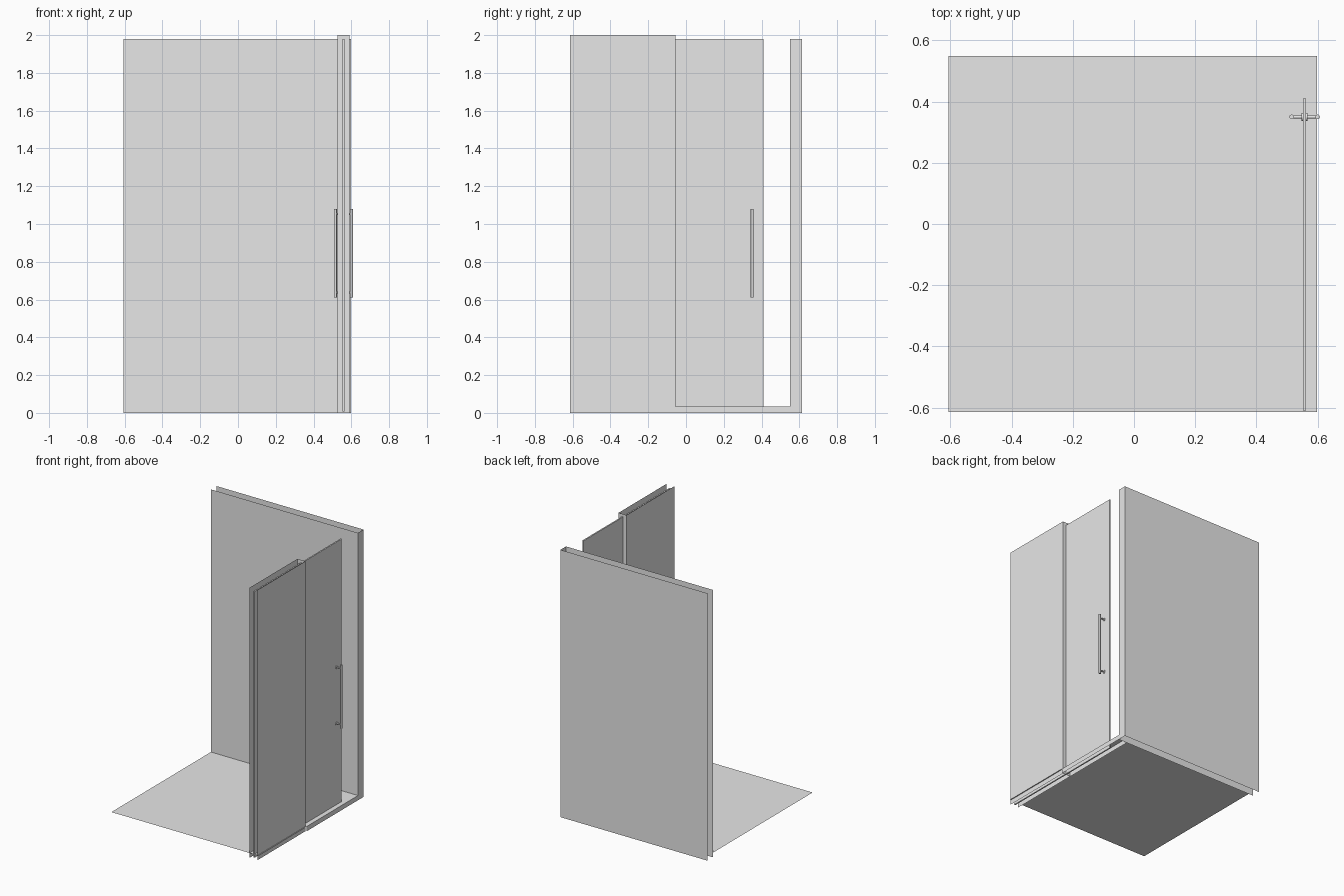
import bpy
import bmesh
import math

cube = bpy.data.objects.get("Cube")
if cube:
    bpy.data.objects.remove(cube, do_unlink=True)

grey = bpy.data.materials.new("light_grey")
grey.use_nodes = True
grey.diffuse_color = (0.8, 0.8, 0.8, 1)
grey.node_tree.nodes["Principled BSDF"].inputs["Base Color"].default_value = (0.8, 0.8, 0.8, 1)


def box(name, low, high, open_sides=()):
    """Box between two corners; open_sides lists the sides left out, such as '+z'."""
    bm = bmesh.new()
    bmesh.ops.create_cube(bm, size=1)
    for v in bm.verts:
        v.co = [a + (c + 0.5) * (b - a) for a, b, c in zip(low, high, v.co)]
    bm.normal_update()
    drop = []
    for f in bm.faces:
        axis = max(range(3), key=lambda i: abs(f.normal[i]))
        side = ("+" if f.normal[axis] > 0 else "-") + "xyz"[axis]
        if side in open_sides:
            drop.append(f)
    bmesh.ops.delete(bm, geom=drop, context='FACES')
    mesh = bpy.data.meshes.new(name)
    bm.to_mesh(mesh)
    bm.free()
    mesh.materials.append(grey)
    obj = bpy.data.objects.new(name, mesh)
    bpy.context.collection.objects.link(obj)
    return obj


def rod(name, center, radius, length, along_x=False):
    """Smooth round bar, upright or along x."""
    rot = (0, math.pi / 2, 0) if along_x else (0, 0, 0)
    bpy.ops.mesh.primitive_cylinder_add(vertices=20, radius=radius, depth=length,
                                        location=center, rotation=rot)
    obj = bpy.context.object
    obj.name = name
    obj.data.materials.append(grey)
    bpy.ops.object.shade_smooth_by_angle()
    return obj


# Sizes
LEFT, RIGHT = -0.607, 0.598
FRONT, BACK = -0.615, 0.615
WALL_Y, SPLIT_Y = 0.55, -0.055
FLOOR_Z, WALL_Z = 0.035, 1.98
GLASS_X = 0.558

# Floor: a single sheet
box("floor", (LEFT, FRONT, FLOOR_Z), (RIGHT, WALL_Y, FLOOR_Z + 0.01),
    ("+x", "-x", "+y", "-y", "+z"))

# Hollow back wall, open at the top, bottom and far end
box("back_wall", (LEFT, WALL_Y, 0), (RIGHT, BACK, WALL_Z), ("+z", "-z", "-x"))

# Hollow side wall, open at the top, bottom and front
box("side_wall", (0.526, FRONT, 0), (0.591, SPLIT_Y, 2.0), ("+z", "-z", "-y"))

# Low curb below the doorway, topped by the floor sheet
box("curb", (0.526, SPLIT_Y, 0), (RIGHT, WALL_Y, FLOOR_Z), ("+z", "-z", "+y", "-y"))

# Sliding glass door
box("glass_door", (GLASS_X - 0.005, -0.61, 0.008), (GLASS_X + 0.005, 0.41, WALL_Z))

# Pull handles on both sides of the door
HANDLE_Y = 0.35
for side, sign in (("outer", 1), ("inner", -1)):
    rod(side + "_handle", (GLASS_X + sign * 0.0425, HANDLE_Y, 0.845), 0.0075, 0.47)
for end, z in (("lower", 0.637), ("upper", 1.053)):
    rod(end + "_handle_post", (GLASS_X, HANDLE_Y, z), 0.005, 0.085, True)
    rod(end + "_handle_washer", (GLASS_X, HANDLE_Y, z), 0.013, 0.02, True)
